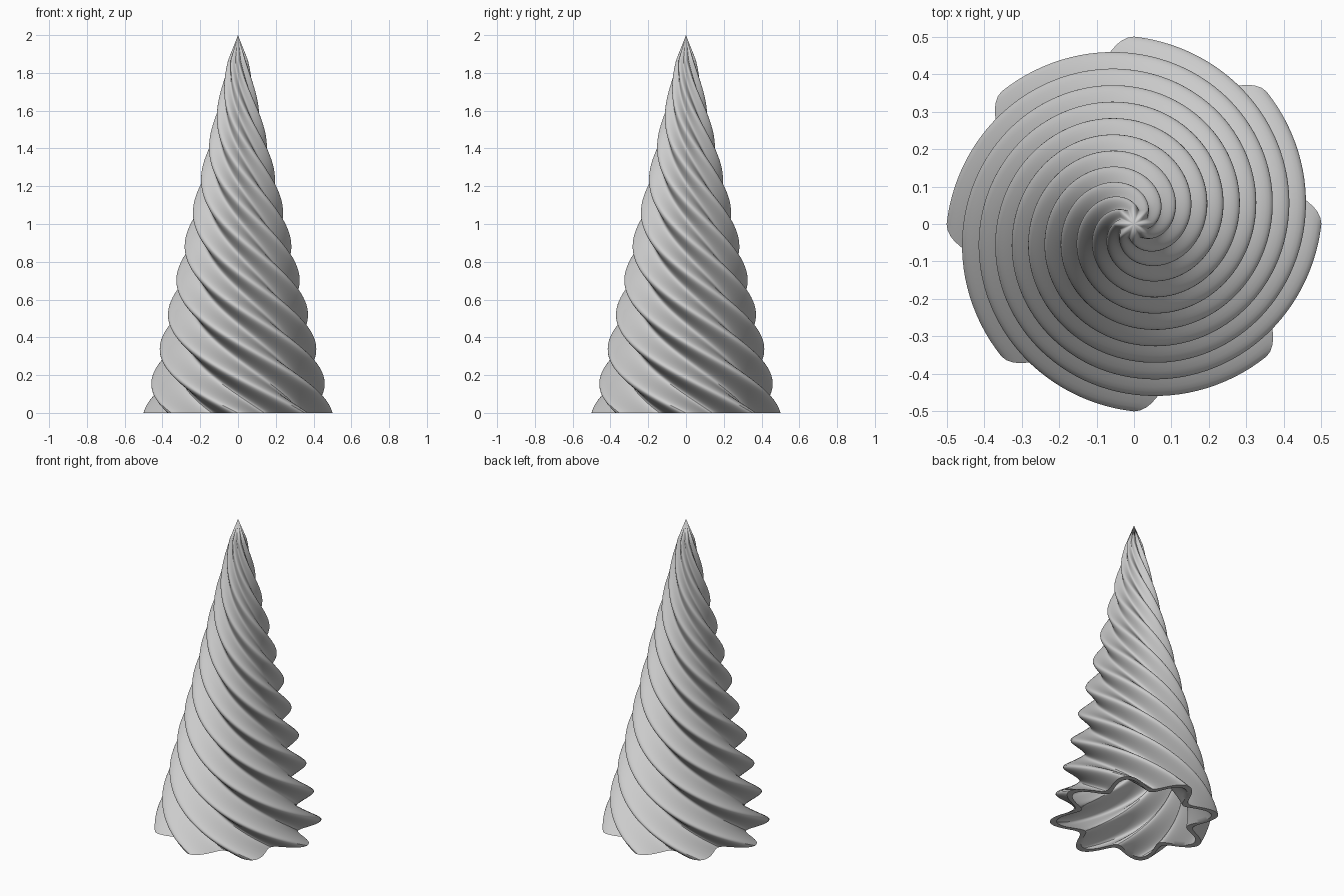
import bpy, bmesh, math

cube = bpy.data.objects.get("Cube")
if cube:
    bpy.data.objects.remove(cube)

LOBES, SEGMENTS, LAYERS = 8, 192, 150
RADIUS, TOP_Z, TIP_Z = 0.5, 1.867, 2.0
TOP_SCALE, TWIST = 0.105, math.radians(450)
VALLEY, WALL = 0.365, 0.04

grey = bpy.data.materials.new("plain_grey")
grey.use_nodes = True
colour = (0.6, 0.6, 0.6, 1)
grey.diffuse_color = colour
grey.node_tree.nodes["Principled BSDF"].inputs["Base Color"].default_value = colour


def lobed_ring(bm, t, inset):
    """One twisted, tapered cross-section at height fraction t."""
    scale = 1 + (TOP_SCALE - 1) * t
    ring = []
    for i in range(SEGMENTS):
        a = 2 * math.pi * i / SEGMENTS
        wave = (1 + math.cos(LOBES * a)) / 2
        r = scale * (VALLEY + (RADIUS - VALLEY) * wave - inset)
        turn = a - TWIST * t
        ring.append(bm.verts.new((r * math.cos(turn), r * math.sin(turn), TOP_Z * t)))
    return ring


def bridge(bm, low, high):
    for i in range(SEGMENTS):
        j = (i + 1) % SEGMENTS
        bm.faces.new((low[i], low[j], high[j], high[i]))


def cap(bm, ring, z):
    apex = bm.verts.new((0, 0, z))
    for i in range(SEGMENTS):
        bm.faces.new((ring[i], ring[(i + 1) % SEGMENTS], apex))


bm = bmesh.new()
# Outer and inner walls, each closed at the top
bases = []
for inset, apex_z in ((0, TIP_Z), (WALL, TOP_Z)):
    rings = [lobed_ring(bm, k / LAYERS, inset) for k in range(LAYERS + 1)]
    for low, high in zip(rings, rings[1:]):
        bridge(bm, low, high)
    cap(bm, rings[-1], apex_z)
    bases.append(rings[0])
# Flat rim joining the walls at the base
bridge(bm, bases[1], bases[0])
bmesh.ops.recalc_face_normals(bm, faces=bm.faces)

mesh = bpy.data.meshes.new("twisted_cone")
bm.to_mesh(mesh)
bm.free()
mesh.materials.append(grey)
cone = bpy.data.objects.new("twisted_cone", mesh)
bpy.context.collection.objects.link(cone)
bpy.context.view_layer.objects.active = cone
cone.select_set(True)
bpy.ops.object.shade_smooth_by_angle(angle=math.radians(35))
